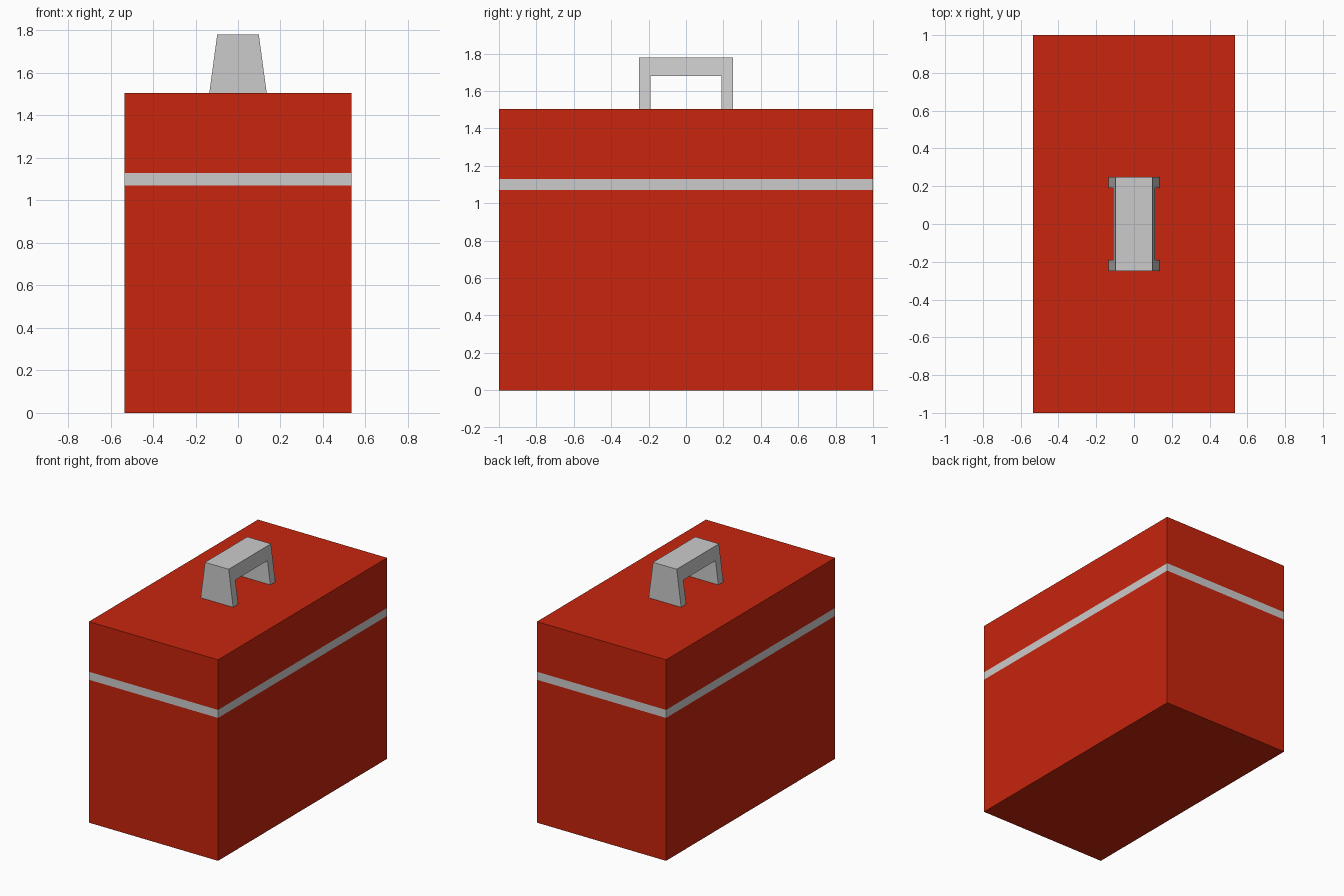
import bpy, bmesh

if "Cube" in bpy.data.objects:
    bpy.data.objects.remove(bpy.data.objects["Cube"])

red = bpy.data.materials.new("red_paint")
red.diffuse_color = (0.58, 0.018, 0.004, 1)
red.use_nodes = True
red.node_tree.nodes["Principled BSDF"].inputs["Base Color"].default_value = red.diffuse_color


def finish(name, bm, mat=None):
    bmesh.ops.recalc_face_normals(bm, faces=bm.faces)
    mesh = bpy.data.meshes.new(name)
    bm.to_mesh(mesh)
    bm.free()
    if mat:
        mesh.materials.append(mat)
    obj = bpy.data.objects.new(name, mesh)
    bpy.context.collection.objects.link(obj)
    return obj


def box(name, z0, z1, mat=None, hx=0.535, hy=1.0):
    bm = bmesh.new()
    bmesh.ops.create_cube(bm, size=1)
    for v in bm.verts:
        v.co = (v.co.x * 2 * hx, v.co.y * 2 * hy, z0 if v.co.z < 0 else z1)
    return finish(name, bm, mat)


# Case: lower body, metal rim, lid
box("body", 0, 1.07, red)
box("rim_band", 1.07, 1.13)
box("lid", 1.13, 1.505, red)

# Handle: U-shaped side profile whose width tapers toward the top
Z0, Z1 = 1.505, 1.78
profile = [(-0.25, Z0), (-0.25, Z1), (0.25, Z1), (0.25, Z0),
           (0.19, Z0), (0.19, 1.68), (-0.19, 1.68), (-0.19, Z0)]
bm = bmesh.new()
sides = []
for s in (-1, 1):
    sides.append([bm.verts.new((s * (0.135 - 0.037 * (z - Z0) / (Z1 - Z0)), y, z))
                  for y, z in profile])
    bm.faces.new(sides[-1])
left, right = sides
for i in range(len(profile)):
    j = (i + 1) % len(profile)
    bm.faces.new((left[i], left[j], right[j], right[i]))
finish("handle", bm)
